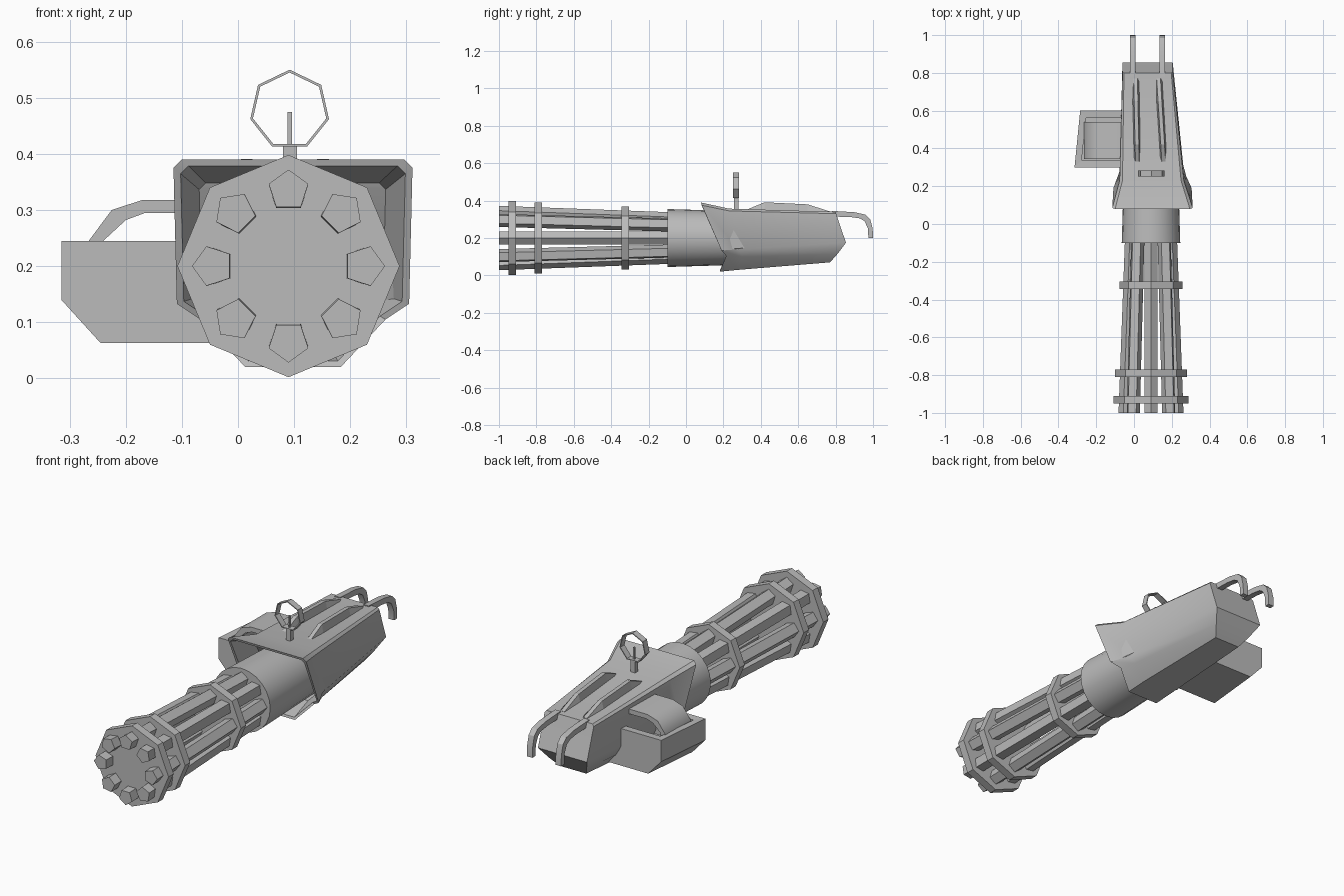
import bpy
import bmesh
from math import sin, cos, pi, radians

cube = bpy.data.objects.get("Cube")
if cube:
    bpy.data.objects.remove(cube, do_unlink=True)

grey = bpy.data.materials.new("gunmetal_grey")
grey.use_nodes = True
tone = (0.5, 0.5, 0.5, 1)
grey.diffuse_color = tone
grey.node_tree.nodes["Principled BSDF"].inputs["Base Color"].default_value = tone

AXIS_X, AXIS_Z = 0.09, 0.2


def loft(name, rings, closed=False, smooth=None):
    """Skin a list of equal-length point rings; cap the ends with ladder strips."""
    bm = bmesh.new()
    rows = [[bm.verts.new(p) for p in ring] for ring in rings]
    n = len(rows[0])
    pairs = list(zip(rows, rows[1:]))
    if closed:
        pairs.append((rows[-1], rows[0]))
    for a, b in pairs:
        for i in range(n):
            j = (i + 1) % n
            bm.faces.new((a[i], a[j], b[j], b[i]))
    if not closed:
        for row in (rows[0], rows[-1]):
            for i in range((n - 1) // 2):
                ids = dict.fromkeys((i, i + 1, n - 2 - i, n - 1 - i))
                bm.faces.new([row[k] for k in ids])
    bmesh.ops.recalc_face_normals(bm, faces=bm.faces)
    mesh = bpy.data.meshes.new(name)
    bm.to_mesh(mesh)
    bm.free()
    mesh.materials.append(grey)
    obj = bpy.data.objects.new(name, mesh)
    bpy.context.collection.objects.link(obj)
    if smooth:
        bpy.ops.object.select_all(action='DESELECT')
        obj.select_set(True)
        bpy.context.view_layer.objects.active = obj
        bpy.ops.object.shade_smooth_by_angle(angle=radians(smooth))
    return obj


def polygon(y, r, sides, turn=0.0, cx=AXIS_X, cz=AXIS_Z):
    """Regular polygon facing y, first corner at the given turn from straight up."""
    angles = [turn + 2 * pi * i / sides for i in range(sides)]
    return [(cx + r * sin(a), y, cz + r * cos(a)) for a in angles]


def box(name, x0, x1, y0, y1, z0, z1):
    loft(name, [[(x0, y0, z), (x1, y0, z), (x1, y1, z), (x0, y1, z)] for z in (z0, z1)])


# Eight five-sided barrels, spreading towards the muzzle
def barrel_ring(y, spread, a):
    return polygon(y, 0.037, 5, a, AXIS_X + spread * sin(a), AXIS_Z + spread * cos(a))


for k in range(8):
    a = k * pi / 4
    loft(f"barrel_{k + 1}", [barrel_ring(-1, 0.135, a), barrel_ring(0, 0.098, a)])

# Octagonal clamp plates
for name, y, r in (("muzzle_plate", -0.93, 0.198), ("front_clamp", -0.79, 0.19),
                   ("rear_clamp", -0.325, 0.168)):
    loft(name, [polygon(y - 0.02, r, 8), polygon(y + 0.02, r, 8)])

# Motor drum
loft("motor_drum", [polygon(-0.1, 0.155, 24), polygon(0.32, 0.142, 24)], smooth=40)


# Housing: each station lists (y, z, half width) from the top down
def section(cx, levels):
    right = [(cx + w, y, z) for y, z, w in levels]
    left = [(cx - w, y, z) for y, z, w in reversed(levels)]
    return right + left


def inward(levels, dy, f):
    return [(y + dy, AXIS_Z + (z - AXIS_Z) * f, w * f) for y, z, w in levels]


lip = [(0.08, 0.39, 0.198), (0.085, 0.375, 0.213), (0.19, 0.133, 0.207),
       (0.215, 0.105, 0.165), (0.18, 0.02, 0.085)]
neck = [(0.23, 0.357, 0.155), (0.23, 0.345, 0.17), (0.28, 0.14, 0.17),
        (0.3, 0.1, 0.15), (0.28, 0.03, 0.085)]
tail = [(0.8, 0.34, 0.125), (0.803, 0.33, 0.133), (0.855, 0.175, 0.133),
        (0.81, 0.115, 0.1), (0.77, 0.07, 0.07)]
loft("housing", [section(0.097, inward(lip, 0.13, 0.78)),
                 section(0.098, inward(lip, 0.003, 0.94)),
                 section(0.098, lip), section(0.094, neck), section(0.072, tail)],
     smooth=35)

# Raised ribs on top of the housing
for name, front_x, back_x in (("right_rib", 0.018, 0.008), ("left_rib", 0.158, 0.13)):
    rings = []
    for y, top in ((0.32, 0.35), (0.42, 0.391), (0.65, 0.38), (0.77, 0.342)):
        cx = front_x + (back_x - front_x) * (y - 0.32) / 0.45
        rings.append([(cx - 0.02, y, 0.335), (cx - 0.01, y, top),
                      (cx + 0.01, y, top), (cx + 0.02, y, 0.335)])
    loft(name, rings)

# Ring sight on its post, with an aiming pin
loft("sight_ring", [polygon(y, r, 7, cz=0.478, cx=0.092) for y, r in
                    ((0.252, 0.072), (0.284, 0.072), (0.284, 0.067), (0.252, 0.067))],
     closed=True)
box("sight_post", 0.08, 0.105, 0.256, 0.28, 0.34, 0.415)
box("sight_pin", 0.088, 0.096, 0.264, 0.272, 0.41, 0.475)

# Two hooked rear handles
hook = [(0.78, 0.345), (0.9, 0.338), (0.96, 0.325), (0.985, 0.3), (0.998, 0.25), (1, 0.2),
        (0.975, 0.2), (0.973, 0.25), (0.955, 0.29), (0.93, 0.305), (0.88, 0.312), (0.78, 0.315)]
for name, cx in (("right_handle", -0.007), ("left_handle", 0.149)):
    loft(name, [[(cx + dx, y, z) for y, z in hook] for dx in (-0.015, 0.015)], smooth=30)


# Open ammunition box on the right side
def box_ring(z, x, t):
    end = -0.02 if t else 0
    return [(x + t, 0.3 + t, z), (end, 0.3 + t, z),
            (end, 0.6 - t, z), (x + 0.03 + t * 0.8, 0.6 - t, z)]


loft("ammo_box", [box_ring(0.12, -0.315, 0.038), box_ring(0.243, -0.315, 0.038),
                  box_ring(0.245, -0.315, 0), box_ring(0.14, -0.315, 0),
                  box_ring(0.063, -0.245, 0)])

# Curved feed chute from the box into the housing
chute = [(-0.262, 0.125), (-0.266, 0.245), (-0.225, 0.3), (-0.17, 0.318), (-0.04, 0.318),
         (-0.04, 0.295), (-0.165, 0.295), (-0.2, 0.282), (-0.24, 0.245), (-0.238, 0.125)]
loft("feed_chute", [[(x, y, z) for x, z in chute] for y in (0.345, 0.54)], smooth=40)
